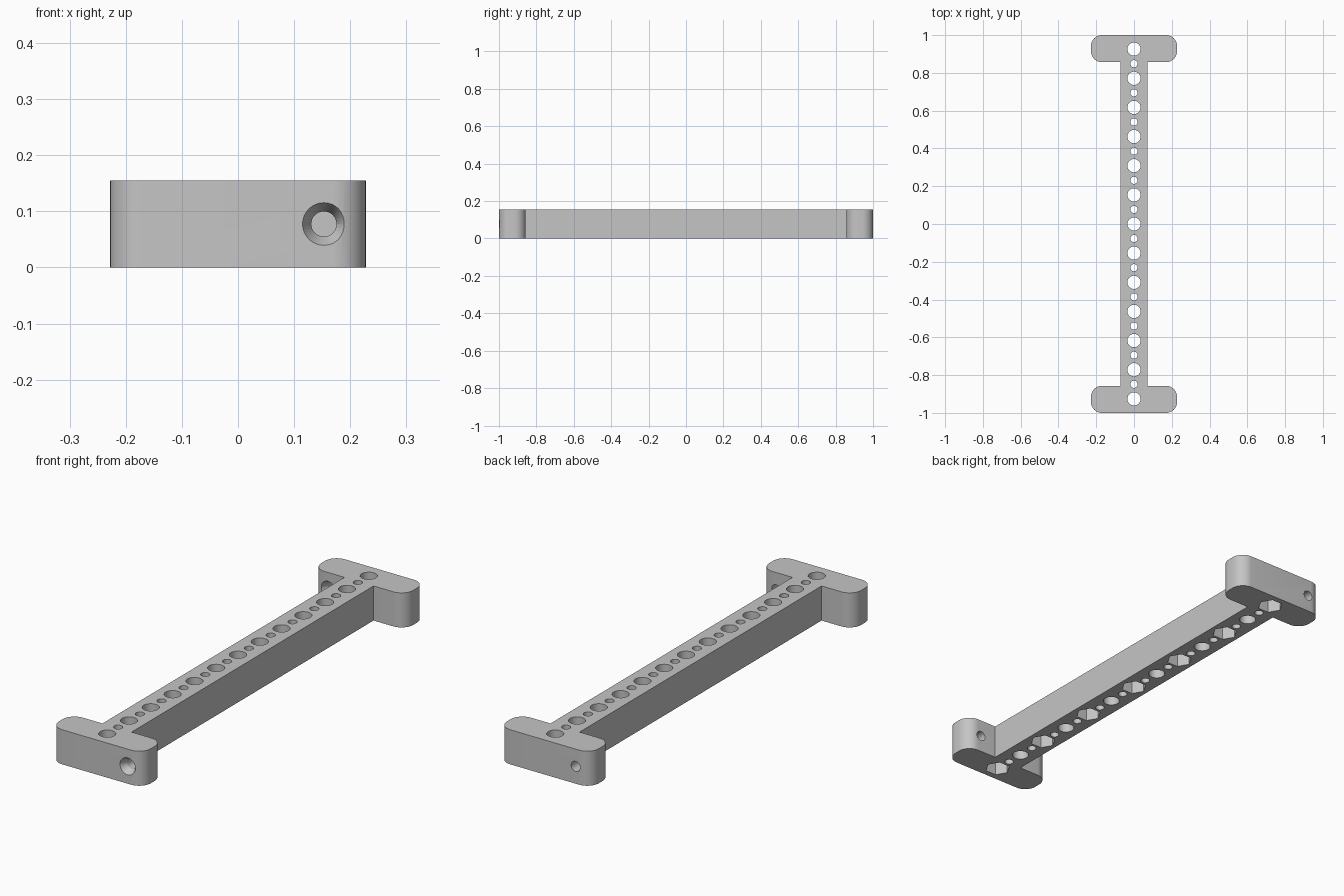
import bpy, bmesh
from math import pi, sin, cos
from mathutils import Matrix, Vector

HEIGHT = 0.155
BLOCK_X, BLOCK_Y = 0.228, 0.857   # half width and inner edge of the end blocks
BAR_X = 0.072                     # half width of the bar
RADIUS = 0.058                    # corner radius of the end blocks
PITCH = 0.1543                    # spacing of the large holes

cube = bpy.data.objects.get("Cube")
if cube:
    bpy.data.objects.remove(cube, do_unlink=True)

grey = bpy.data.materials.new("light grey")
grey.use_nodes = True
colour = (0.56, 0.56, 0.56, 1)
grey.diffuse_color = colour
grey.node_tree.nodes["Principled BSDF"].inputs["Base Color"].default_value = colour


def make_object(name, bm):
    bmesh.ops.recalc_face_normals(bm, faces=bm.faces)
    mesh = bpy.data.meshes.new(name)
    bm.to_mesh(mesh)
    bm.free()
    mesh.materials.append(grey)
    obj = bpy.data.objects.new(name, mesh)
    bpy.context.collection.objects.link(obj)
    return obj


def add_cone(bm, r1, r2, depth, matrix, sides=32):
    bmesh.ops.create_cone(bm, cap_ends=True, segments=sides, radius1=r1,
                          radius2=r2, depth=depth, matrix=matrix)


def arc(cx, cy, start):
    steps = 10
    return [(cx + RADIUS * cos(start + pi / 2 * i / steps),
             cy + RADIUS * sin(start + pi / 2 * i / steps)) for i in range(steps + 1)]


# I-shaped body: one quarter outline mirrored to all four corners
quarter = [(BAR_X, BLOCK_Y)]
quarter += arc(BLOCK_X - RADIUS, BLOCK_Y + RADIUS, -pi / 2)
quarter += arc(BLOCK_X - RADIUS, 1 - RADIUS, 0)
half = quarter + [(-x, y) for x, y in reversed(quarter)]
outline = half + [(-x, -y) for x, y in half]
bm = bmesh.new()
face = bm.faces.new([bm.verts.new((x, y, 0)) for x, y in outline])
top = bmesh.ops.extrude_face_region(bm, geom=[face])["geom"]
bmesh.ops.translate(bm, vec=(0, 0, HEIGHT),
                    verts=[v for v in top if isinstance(v, bmesh.types.BMVert)])
body = make_object("bracket_bar", bm)

# Alternating large and small through holes
bm = bmesh.new()
for i in range(25):
    radius = 0.035 if i % 2 == 0 else 0.019
    y = (i - 12) * PITCH / 2
    add_cone(bm, radius, radius, HEIGHT * 2, Matrix.Translation((0, y, HEIGHT / 2)))
through_holes = make_object("through_hole_cutter", bm)

# Hexagonal nut pockets under every second large hole
bm = bmesh.new()
for i in range(-3, 4):
    place = Matrix.Translation((0, i * 2 * PITCH, 0))
    add_cone(bm, 0.054, 0.054, 0.12, place @ Matrix.Rotation(pi / 2, 4, "Z"), 6)
nut_pockets = make_object("nut_pocket_cutter", bm)

# Screw holes through the end blocks, countersunk on their front faces
turn = Matrix.Rotation(-pi / 2, 4, "X")
screw_bm, sink_bm = bmesh.new(), bmesh.new()
for x, front in ((0.153, -1), (-0.153, BLOCK_Y)):
    spot = Vector((x, front, HEIGHT / 2))
    add_cone(screw_bm, 0.0225, 0.0225, 0.2,
             Matrix.Translation(spot + Vector((0, 0.07, 0))) @ turn)
    add_cone(sink_bm, 0.0535, 0.0225, 0.06, Matrix.Translation(spot) @ turn)
screw_holes = make_object("screw_hole_cutter", screw_bm)
countersinks = make_object("countersink_cutter", sink_bm)

# Cut everything out of the body
bpy.context.view_layer.objects.active = body
for cutter in (through_holes, nut_pockets, screw_holes, countersinks):
    cutter.hide_render = True
    mod = body.modifiers.new(cutter.name, "BOOLEAN")
    mod.operation = "DIFFERENCE"
    mod.solver = "EXACT"
    mod.object = cutter
    bpy.ops.object.modifier_apply(modifier=mod.name)
    bpy.data.objects.remove(cutter, do_unlink=True)

bpy.ops.object.select_all(action="DESELECT")
body.select_set(True)
bpy.ops.object.shade_smooth_by_angle(angle=pi / 6)
